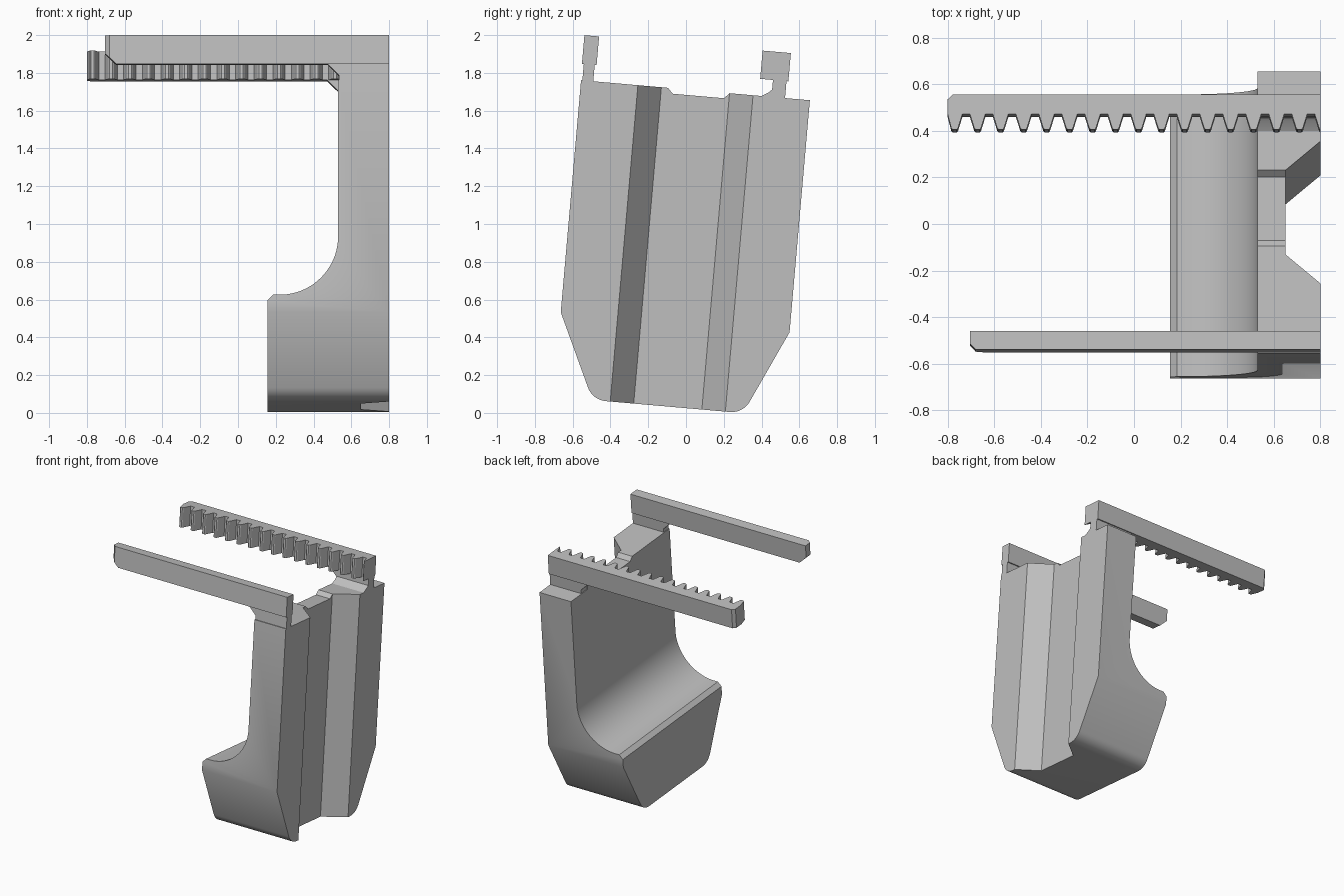
import bpy, bmesh, math
from mathutils import Vector

if "Cube" in bpy.data.objects:
    bpy.data.objects.remove(bpy.data.objects["Cube"])

TILT = math.radians(-5)   # the whole part leans about x
MID = -0.099              # middle of the body across its width
RIGHT = 0.8               # flat mounting side

grey = bpy.data.materials.new("light_grey")
grey.use_nodes = True
grey.diffuse_color = (0.52, 0.52, 0.52, 1)
grey.node_tree.nodes["Principled BSDF"].inputs["Base Color"].default_value = (0.52, 0.52, 0.52, 1)


def prism(name, points, axis, lo, hi):
    """Extrude a 2D outline along one axis; the outline uses the other two axes in order."""
    bm = bmesh.new()
    verts = []
    for a, b in points:
        co = [a, b]
        co.insert(axis, lo)
        verts.append(bm.verts.new(co))
    face = bm.faces.new(verts)
    new = bmesh.ops.extrude_face_region(bm, geom=[face])["geom"]
    step = Vector((0, 0, 0))
    step[axis] = hi - lo
    bmesh.ops.translate(bm, vec=step, verts=[g for g in new if isinstance(g, bmesh.types.BMVert)])
    bmesh.ops.recalc_face_normals(bm, faces=bm.faces)
    mesh = bpy.data.meshes.new(name)
    bm.to_mesh(mesh)
    bm.free()
    mesh.materials.append(grey)
    obj = bpy.data.objects.new(name, mesh)
    bpy.context.collection.objects.link(obj)
    return obj


def combine(obj, cutter, operation):
    """Apply a boolean and discard the cutter."""
    mod = obj.modifiers.new(operation, "BOOLEAN")
    mod.operation, mod.solver, mod.object = operation, "EXACT", cutter
    bpy.context.view_layer.objects.active = obj
    bpy.ops.object.modifier_apply(modifier=mod.name)
    bpy.data.objects.remove(cutter)


def finish(obj):
    obj.rotation_euler.x = TILT
    bpy.ops.object.select_all(action="DESELECT")
    obj.select_set(True)
    bpy.context.view_layer.objects.active = obj
    bpy.ops.object.shade_smooth_by_angle(angle=math.radians(30))


def arc(cx, cz, r, start, end, n):
    return [(cx + r * math.cos(math.radians(start + (end - start) * i / n)),
             cz + r * math.sin(math.radians(start + (end - start) * i / n))) for i in range(n + 1)]


# Body: width outline with rounded, tapering lower corners and a shallow top notch
half = arc(0.33, 0.135, 0.11, -90, -25, 8) + [(0.608, 0.473), (0.608, 1.706)]
notch = [(0.182, 1.706), (0.154, 1.677), (-0.118, 1.677), (-0.146, 1.706)]
outline = half + notch + [(-y, z) for y, z in reversed(half)]
body = prism("body", [(MID + y, z) for y, z in outline], 0, 0.1, RIGHT)

# Side outline: thick foot sweeping up into the upright plate
side = [(RIGHT, -0.1), (0.155, -0.1), (0.155, 0.536), (0.185, 0.566)]
side += arc(0.22, 0.876, 0.31, -90, 0, 20) + [(0.53, 1.9), (RIGHT + 0.1, 1.9), (RIGHT + 0.1, -0.1)]
combine(body, prism("side_cutter", side, 1, -1.2, 1.2), "INTERSECT")

# Dovetail-style groove running up the mounting side
groove = [(0.65, MID - 0.181), (0.65, MID + 0.181), (RIGHT, MID + 0.306),
          (0.92, MID + 0.406), (0.92, MID - 0.406), (RIGHT, MID - 0.306)]
combine(body, prism("groove_cutter", groove, 2, -0.5, 2.5), "DIFFERENCE")
finish(body)

# Plain guide arm at the front
arm = prism("front_arm", [(-0.705, 1.945), (RIGHT, 1.945), (RIGHT, 1.793), (-0.645, 1.793),
                          (-0.705, 1.85)], 1, -0.71, -0.632)
plan = [(-0.705, -0.5), (-0.705, -0.685), (-0.68, -0.71), (-0.68, -0.8), (0.9, -0.8), (0.9, -0.5)]
combine(arm, prism("arm_cutter", plan, 2, 1.5, 2.2), "INTERSECT")
finish(arm)

# Toothed rack arm at the back
PITCH, TIP, ROOT, BACK = 0.0987, 0.237, 0.303, 0.387
rack = [(-0.78, BACK), (-0.8, BACK - 0.02), (-0.8, ROOT)]
for i in range(16):
    x = -0.77 + i * PITCH
    if i:
        rack.append((x - 0.033, ROOT))
    rack += [(x - 0.014, TIP + 0.005), (x - 0.008, TIP), (x + 0.008, TIP),
             (x + 0.014, TIP + 0.005), (x + 0.033, ROOT)]
rack += [(0.776, ROOT), (0.795, TIP + 0.005), (RIGHT, TIP), (RIGHT, BACK)]
finish(prism("rack_arm", rack, 2, 1.796, 1.946))

# Necks joining both arms to the top of the body
neck = [(0.47, 1.797), (0.535, 1.733), (0.535, 1.69), (RIGHT, 1.69), (RIGHT, 1.797)]
finish(prism("front_neck", neck, 1, -0.7, -0.642))
finish(prism("rack_neck", neck, 1, 0.305, 0.377))

# Small sloped fillet at the foot of the rack neck
finish(prism("neck_fillet", [(0.25, 1.705), (0.305, 1.705), (0.305, 1.745), (0.29, 1.73)], 0, 0.53, RIGHT))
